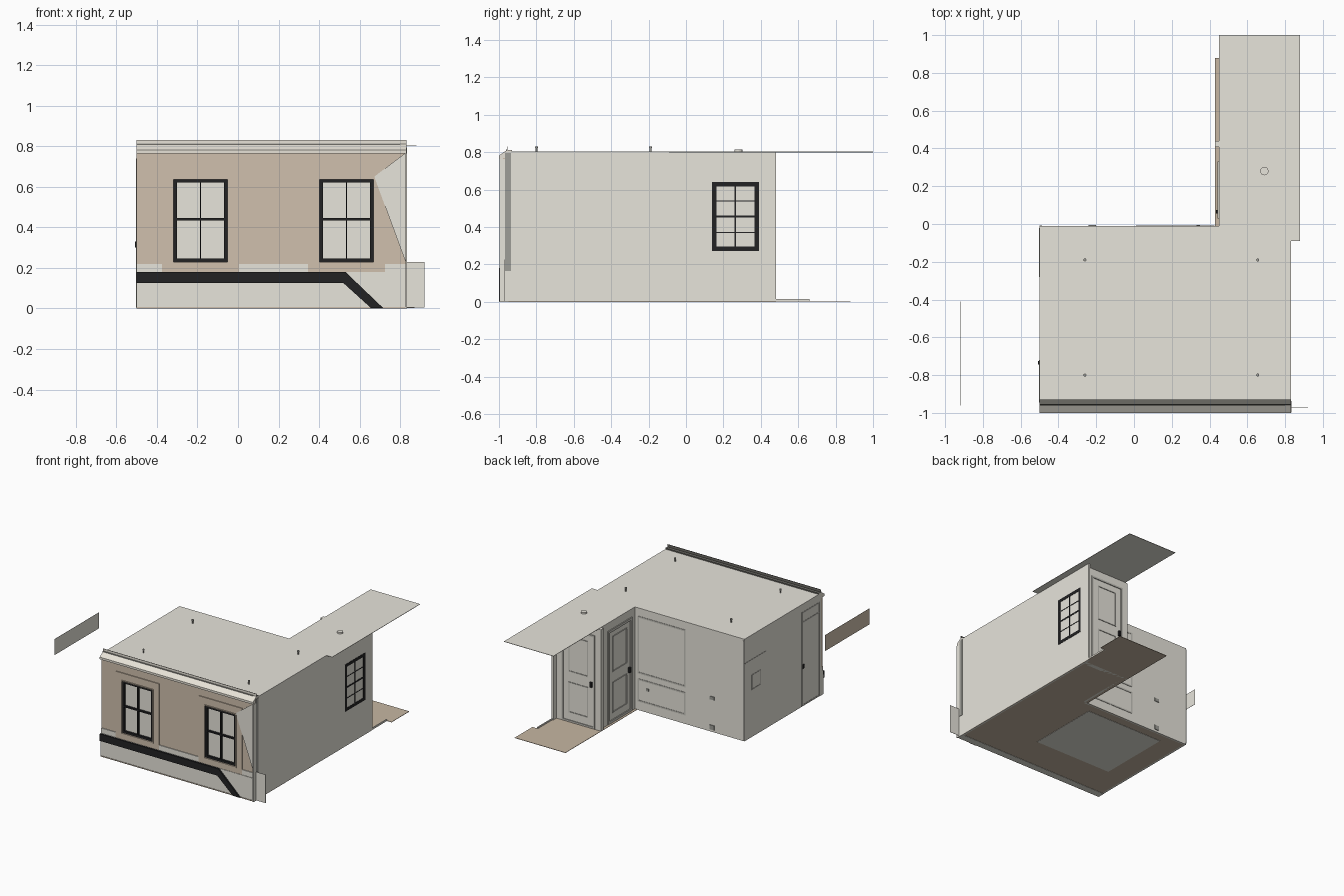
import bpy, bmesh, math

if "Cube" in bpy.data.objects:
    bpy.data.objects.remove(bpy.data.objects["Cube"])

def material(name, r, g, b):
    m = bpy.data.materials.new(name)
    m.diffuse_color = (r, g, b, 1)
    m.use_nodes = True
    m.node_tree.nodes["Principled BSDF"].inputs["Base Color"].default_value = m.diffuse_color
    return m

WALL = material("warm_grey_plaster", .80, .78, .71)
TAN = material("tan_stucco", .63, .53, .42)
FLOOR = material("tan_floor", .57, .47, .36)
BLACK = material("black_paint", .016, .016, .017)
CREAM = material("cream_cornice", .88, .84, .75)
DARK = material("dark_capping", .15, .145, .13)
MID = material("mid_grey", .34, .34, .31)
TRIM = material("grey_moulding", .56, .55, .50)

def finish(name, bm, *mats):
    bmesh.ops.recalc_face_normals(bm, faces=bm.faces)
    me = bpy.data.meshes.new(name)
    bm.to_mesh(me)
    bm.free()
    for m in mats:
        me.materials.append(m)
    ob = bpy.data.objects.new(name, me)
    bpy.context.collection.objects.link(ob)
    return ob

def boxes(name, mat, *items):
    """One object from boxes given as x0, x1, y0, y1, z0, z1."""
    bm = bmesh.new()
    for x0, x1, y0, y1, z0, z1 in items:
        vs = bmesh.ops.create_cube(bm, size=1)["verts"]
        for v in vs:
            v.co = ((x0 + x1) / 2 + v.co.x * (x1 - x0),
                    (y0 + y1) / 2 + v.co.y * (y1 - y0),
                    (z0 + z1) / 2 + v.co.z * (z1 - z0))
    return finish(name, bm, mat)

def prism(name, mat, pts, axis, d0, d1):
    """Outline extruded along an axis; the points are in the other two axes."""
    bm = bmesh.new()
    def co(p, d):
        c = list(p)
        c.insert(axis, d)
        return c
    f = bm.faces.new([bm.verts.new(co(p, d0)) for p in pts])
    ext = bmesh.ops.extrude_face_region(bm, geom=[f])["geom"]
    for v in ext:
        if isinstance(v, bmesh.types.BMVert):
            v.co[axis] = d1
    return finish(name, bm, mat)

def ring(name, mat, axis, d0, d1, u0, u1, z0, z1, w, vbars=(), hbars=()):
    """Rectangular frame in a wall plane (axis 0: facing x, 1: facing y), with bars."""
    flat = [(u0, u1, z0, z0 + w), (u0, u1, z1 - w, z1),
            (u0, u0 + w, z0 + w, z1 - w), (u1 - w, u1, z0 + w, z1 - w)]
    flat += [(u - b / 2, u + b / 2, z0 + w, z1 - w) for u, b in vbars]
    flat += [(u0 + w, u1 - w, z - b / 2, z + b / 2) for z, b in hbars]
    return boxes(name, mat, *[(d0, d1, a, b, c, d) if axis == 0 else (a, b, d0, d1, c, d)
                              for a, b, c, d in flat])

def cylinder(name, mat, x, y, z0, z1, r, n=12):
    return prism(name, mat, [(x + r * math.cos(math.tau * i / n), y + r * math.sin(math.tau * i / n))
                             for i in range(n)], 2, z0, z1)

def recolour(ob, mat, rule):
    ob.data.materials.append(mat)
    for p in ob.data.polygons:
        if rule(p.normal):
            p.material_index = 1

# floor, rug and ceiling
prism("floor", FLOOR, [(-.5, -.95), (.83, -.95), (.83, .66), (.87, .66), (.87, .88),
                       (.43, .88), (.43, -.01), (-.5, -.01)], 2, .002, .005)
boxes("rug", WALL, (-.32, .35, -.67, -.09, 0, .012))
boxes("hall_skirting", WALL, (.822, .83, .48, .66, .002, .015))
prism("ceiling", WALL, [(-.5, -.94), (.83, -.94), (.83, -.09), (.88, -.09), (.88, 1),
                        (.45, 1), (.45, -.01), (-.5, -.01)], 2, .800, .803)

# room and hall walls
boxes("right_wall", WALL, (.815, .83, -.94, .48, 0, .8))
boxes("left_wall", WALL, (-.5, -.485, -.94, -.01, .002, .8))
boxes("back_wall", WALL, (-.5, .45, -.025, -.01, .002, .8))
boxes("hall_wall", WALL, (.45, .465, -.01, .41, .002, .8))
boxes("hall_end_wall", WALL, (.43, .82, .407, .44, .002, .8))
boxes("front_lining", WALL, (-.5, .83, -.957, -.935, 0, .8))

# front facade: stucco columns between the window surrounds, plinth below
COLUMNS = [(-.5, -.375), (.005, .345), (.72, .83)]
boxes("facade", TAN, (-.5, .83, -.978, -.957, .70, .77),
      *[(a, b, -.978, -.957, .22, .70) for a, b in COLUMNS])
boxes("plinth", WALL, (-.5, .83, -.988, -.957, 0, .18),
      *[(a, b, -.984, -.957, .18, .22) for a, b in COLUMNS])
boxes("plinth_foot", TAN, (-.5, .83, -.992, -.985, 0, .006))
prism("bare_wall_patch", WALL, [(.672, .65), (.83, .77), (.83, .22)], 1, -.988, -.984)
prism("black_band", BLACK, [(-.5, .18), (.53, .18), (.715, .003), (.655, .003), (.52, .125), (-.5, .125)],
      1, -1, -.986)

# front windows
for side, x0 in (("left", -.32), ("right", .40)):
    c = x0 + .135
    boxes(side + "_window_surround", TAN,
          (x0 - .055, x0 - .005, -.985, -.957, .18, .70),
          (x0 + .275, x0 + .325, -.985, -.957, .18, .70),
          (x0 - .005, x0 + .275, -.985, -.957, .645, .70),
          (x0 - .005, x0 + .275, -.985, -.957, .18, .225))
    ring(side + "_window_trim", TAN, 1, -.99, -.957, x0 - .006, x0 + .276, .222, .645, .008)
    ring(side + "_window_frame", BLACK, 1, -.980, -.958, x0 + .002, x0 + .268, .23, .637, .017,
         [(c, .007)], [(.44, .011)])
    boxes(side + "_window_glass", WALL, (x0, x0 + .27, -.964, -.958, .23, .64))

# cornice: cream slope in front, dark top, thin upstand behind the slope
cornice = prism("cornice", CREAM, [(-.93, .80), (-.93, .812), (-.958, .812), (-1, .782),
                                   (-1, .765), (-.955, .765)], 0, -.5, .83)
recolour(cornice, DARK, lambda n: n.z > .9 or n.y > .9)
upstand = boxes("cornice_upstand", CREAM, (-.5, .83, -.957, -.954, .805, .832))
recolour(upstand, DARK, lambda n: n.z > .9 or n.y > .9)
boxes("cornice_line", MID, (-.5, .80, -.962, -.955, .806, .814))

# right end of the facade
boxes("corner_pilaster", WALL, (.826, .834, -.998, -.967, 0, .765))
boxes("corner_recess", MID, (.828, .833, -.967, -.936, .165, .795))
boxes("side_pier", WALL, (.80, .92, -.971, -.969, .005, .228))

# right wall window, four rows of two panes
ring("side_window", BLACK, 0, .810, .832, .138, .39, .272, .642, .024,
     [(.264, .008)], [(.54, .006), (.457, .012), (.372, .006)])

# back wall mouldings and sockets
for name, z0, z1 in (("upper", .29, .74), ("lower", .07, .25)):
    ring(name + "_back_panel", TRIM, 1, -.012, -.007, .01, .425, z0, z1, .012)
boxes("back_corner_trim", TRIM, (-.5, -.488, -.012, -.007, .01, .79))
boxes("back_sockets", MID, (-.24, -.20, -.012, -.005, .255, .28), (-.24, -.20, -.012, -.005, .02, .055),
      (.33, .35, -.012, -.006, .17, .19))

# left wall: door frame, shelf lines, hatch
ring("left_door_frame", TRIM, 0, -.502, -.498, -.945, -.72, .005, .74, .01, (), [(.66, .01)])
ring("left_wall_hatch", TRIM, 0, -.502, -.498, -.21, -.10, .37, .49, .008)
boxes("left_wall_rail", TRIM, (-.502, -.498, -.28, -.02, .606, .612))
boxes("left_door_handle", BLACK, (-.508, -.498, -.745, -.725, .30, .33))

# hall door in the side wall and door in the end wall
ring("hall_door_frame", TRIM, 0, .443, .452, .03, .33, .008, .74, .02)
ring("hall_door_panel_top", TRIM, 0, .445, .452, .09, .27, .40, .68, .008)
ring("hall_door_panel_low", TRIM, 0, .445, .452, .09, .27, .08, .32, .008)
boxes("hall_door_handle", BLACK, (.435, .452, .055, .075, .32, .36))
ring("end_door_frame", TRIM, 1, .438, .446, .48, .77, .008, .74, .014)
for name, z0, z1 in (("top", .40, .68), ("low", .08, .32)):
    ring("end_door_panel_" + name, TRIM, 1, .438, .444, .54, .71, z0, z1, .008)
boxes("end_door_handle", BLACK, (.505, .52, .438, .455, .33, .37))

# ceiling fittings
for i, (x, y) in enumerate([(-.26, -.19), (.655, -.19), (-.26, -.8), (.655, -.8)]):
    cylinder(f"ceiling_fitting_{i + 1}", MID, x, y, .80, .825, .005)
    cylinder(f"ceiling_fitting_cap_{i + 1}", MID, x, y, .822, .832, .008)
cylinder("hall_light_mount", WALL, .69, .28, .80, .814, .022, 20)

# detached panel outside the left wall: grey towards the room, tan behind
panel = boxes("detached_panel", WALL, (-.92, -.919, -.96, -.41, .67, .795))
recolour(panel, TAN, lambda n: n.x < -.5)
